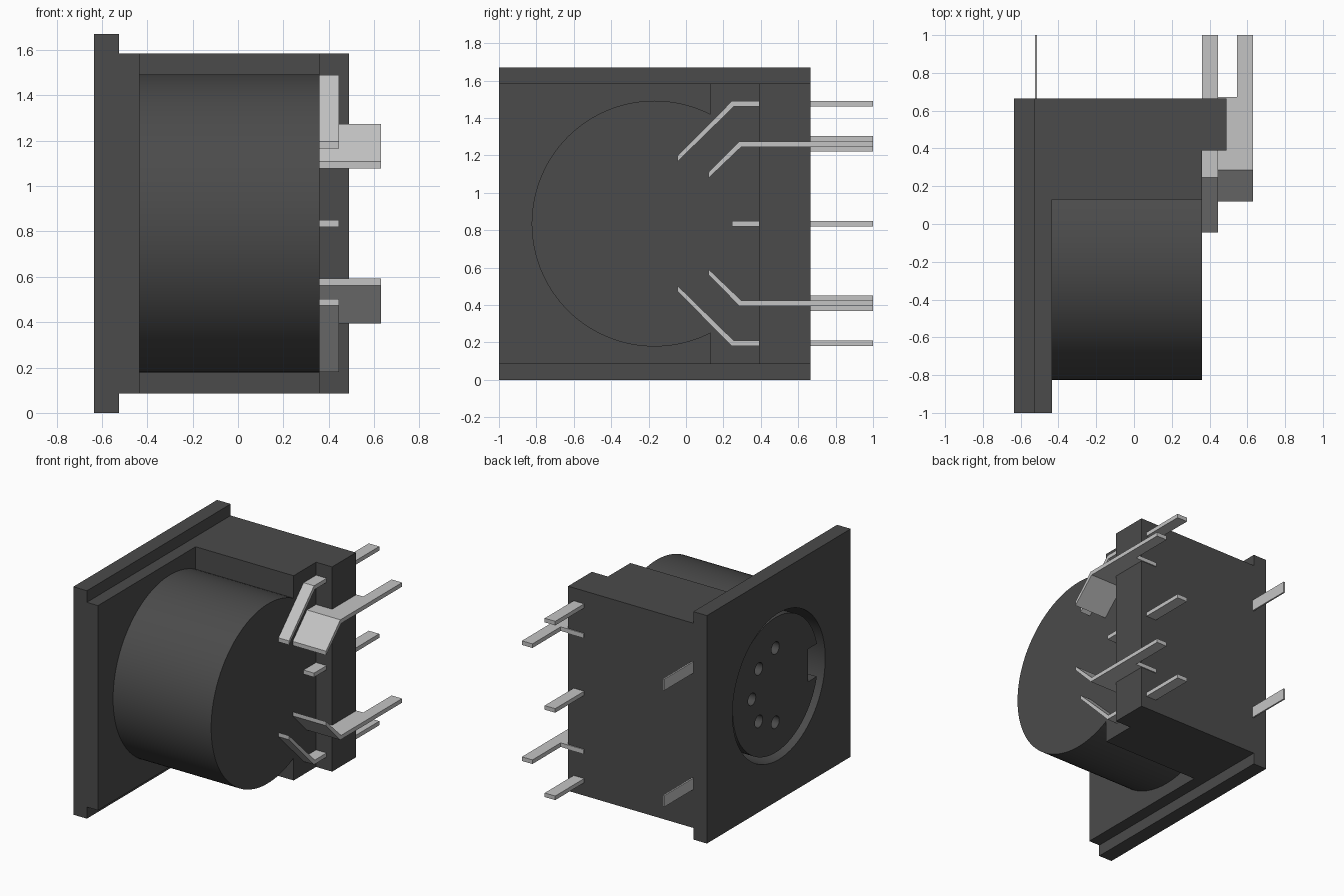
import bpy, bmesh
from math import sin, cos, pi, asin, sqrt

if "Cube" in bpy.data.objects:
    bpy.data.objects.remove(bpy.data.objects["Cube"], do_unlink=True)

MID_Z = 0.835      # horizontal symmetry plane
AXIS_Y = -0.168    # barrel axis


def material(name, value):
    m = bpy.data.materials.new(name)
    m.use_nodes = True
    col = (value, value, value, 1)
    m.diffuse_color = col
    m.node_tree.nodes["Principled BSDF"].inputs["Base Color"].default_value = col
    return m


BLACK = material("black plastic", 0.07)
METAL = material("tin metal", 0.55)


def prism(name, pts, lo, hi, mat, axis="x"):
    """Extrude a closed outline along x (outline in y, z) or z (outline in x, y)."""
    bm = bmesh.new()

    def place(p, h):
        return (h, p[0], p[1]) if axis == "x" else (p[0], p[1], h)

    low = [bm.verts.new(place(p, lo)) for p in pts]
    high = [bm.verts.new(place(p, hi)) for p in pts]
    bm.faces.new(low)
    bm.faces.new(high)
    n = len(pts)
    for i in range(n):
        j = (i + 1) % n
        bm.faces.new((low[i], low[j], high[j], high[i]))
    bmesh.ops.recalc_face_normals(bm, faces=bm.faces)
    me = bpy.data.meshes.new(name)
    bm.to_mesh(me)
    bm.free()
    me.materials.append(mat)
    ob = bpy.data.objects.new(name, me)
    bpy.context.collection.objects.link(ob)
    return ob


def rect(y0, y1, z0, z1):
    return [(y0, z0), (y1, z0), (y1, z1), (y0, z1)]


def circle(r, n, y=AXIS_Y, z=MID_Z):
    return [(y + r * cos(2 * pi * i / n), z + r * sin(2 * pi * i / n)) for i in range(n)]


def activate(ob):
    bpy.ops.object.select_all(action='DESELECT')
    ob.select_set(True)
    bpy.context.view_layer.objects.active = ob


def combine(target, other, op):
    other.hide_render = True
    mod = target.modifiers.new(op, 'BOOLEAN')
    mod.operation = op
    mod.solver = 'EXACT'
    mod.object = other
    activate(target)
    bpy.ops.object.modifier_apply(modifier=mod.name)
    bpy.data.objects.remove(other, do_unlink=True)


# Housing: stepped plan outline, with the round barrel and face plate joined on
plan = [(-0.56, -1), (-0.435, -1), (-0.435, 0.13), (0.36, 0.13), (0.36, 0.39),
        (0.49, 0.39), (0.49, 0.665), (-0.56, 0.665)]
housing = prism("housing", plan, 0.085, 1.585, BLACK, "z")
combine(housing, prism("barrel", circle(0.657, 128), -0.5, 0.36, BLACK), 'UNION')
combine(housing, prism("face_plate", rect(-1, 0.665, 0, 1.67), -0.635, -0.525, BLACK), 'UNION')

# Socket: round well with a keyed insert standing in it
combine(housing, prism("socket_well", circle(0.537, 96), -0.7, -0.28, BLACK), 'DIFFERENCE')
r, half = 0.495, 0.12
start = asin(half / r)
steps = 80
insert = []
for i in range(steps + 1):
    a = pi + start + (2 * pi - 2 * start) * i / steps
    insert.append((AXIS_Y + r * cos(a), MID_Z + r * sin(a)))
insert += [(AXIS_Y - 0.38, MID_Z + half), (AXIS_Y - 0.38, MID_Z - half)]
combine(housing, prism("socket_insert", insert, -0.607, -0.25, BLACK), 'UNION')

# Five contact holes on a half circle
for k in range(5):
    a = -pi / 2 + k * pi / 4
    hole = circle(0.045, 24, AXIS_Y + 0.272 * cos(a), MID_Z + 0.272 * sin(a))
    combine(housing, prism("contact_hole", hole, -0.7, -0.33, BLACK), 'DIFFERENCE')

activate(housing)
bpy.ops.object.shade_smooth_by_angle(angle=pi / 6)


def bent(y0, z0, bend_y, z1, end_y, t=0.03):
    """Side outline of a strip that rises at an angle and then runs level."""
    return [(y0, z0), (bend_y, z1), (end_y, z1), (end_y, z1 - t),
            (bend_y + 0.01, z1 - t), (y0, z0 - t)]


# Contact pins, mirrored about the middle height
outlines = {
    "outer_pin": (bent(-0.045, 1.197, 0.245, 1.49, 1), 0.36, 0.445),
    "inner_pin_tab": (bent(0.12, 1.108, 0.285, 1.275, 0.672), 0.36, 0.63),
    "inner_pin_tail": (rect(0.67, 1, 1.245, 1.275), 0.545, 0.63),
    "shield_pin": (rect(0.6, 1, 1.22, 1.303), -0.525, -0.513),
}
for name, (pts, x0, x1) in outlines.items():
    prism("upper_" + name, pts, x0, x1, METAL)
    prism("lower_" + name, [(y, 2 * MID_Z - z) for y, z in pts], x0, x1, METAL)
prism("middle_pin", rect(0.245, 1, 0.82, 0.85), 0.36, 0.445, METAL)
